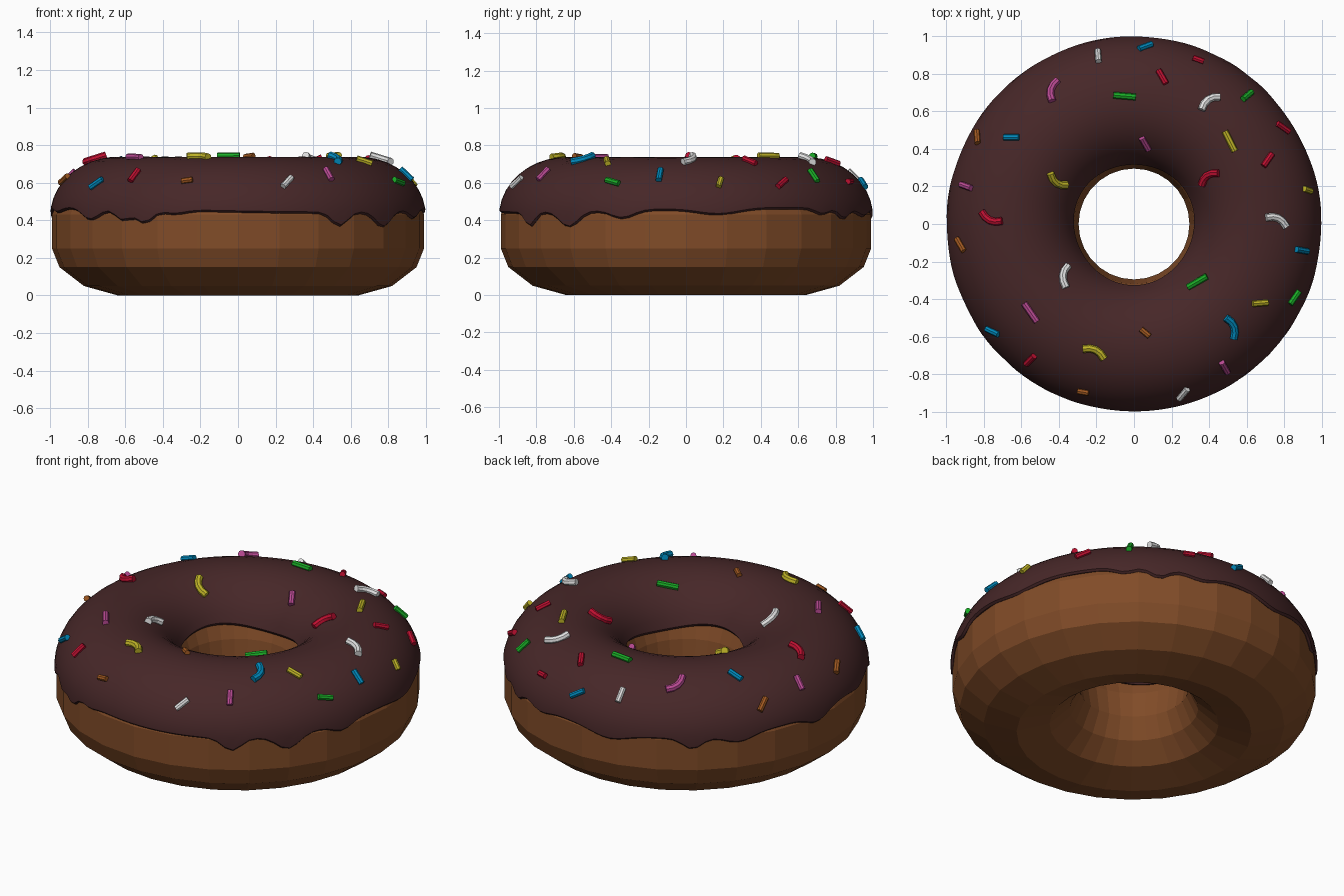
import bpy, bmesh, math
from math import sin, cos, asin, acos, pi, radians
from mathutils import Vector

cube = bpy.data.objects.get("Cube")
if cube:
    bpy.data.objects.remove(cube)

RING, MID = 0.64, 0.42          # ring radius and height of the widest line
OUT, INN, RISE = 0.36, 0.335, 0.318   # icing half widths and rise


def material(name, rgb):
    m = bpy.data.materials.new(name)
    m.use_nodes = True
    m.diffuse_color = (*rgb, 1)
    m.node_tree.nodes["Principled BSDF"].inputs["Base Color"].default_value = (*rgb, 1)
    return m


def lathe(name, sections, mat, closed):
    """Skin a ring of (r, z) sections placed evenly around the z axis."""
    bm = bmesh.new()
    n = len(sections)
    rings = []
    for i, section in enumerate(sections):
        a = 2 * pi * i / n
        rings.append([bm.verts.new((r * cos(a), r * sin(a), z)) for r, z in section])
    m = len(rings[0])
    for i in range(n):
        p, q = rings[i], rings[(i + 1) % n]
        for j in range(m if closed else m - 1):
            k = (j + 1) % m
            bm.faces.new((p[j], q[j], q[k], p[k]))
    bmesh.ops.recalc_face_normals(bm, faces=bm.faces)
    mesh = bpy.data.meshes.new(name)
    bm.to_mesh(mesh)
    bm.free()
    ob = bpy.data.objects.new(name, mesh)
    bpy.context.collection.objects.link(ob)
    mesh.materials.append(mat)
    return ob


# Dough ring: faceted, flat underneath
dough_profile = [(0.64, 0), (0.82, 0.05), (0.95, 0.15), (0.99, 0.25), (0.99, 0.43),
                 (0.93, 0.56), (0.81, 0.66), (0.64, 0.7), (0.47, 0.65), (0.37, 0.56),
                 (0.32, 0.43), (0.295, 0.27), (0.35, 0.15), (0.46, 0.05)]
lathe("dough", [dough_profile] * 28, material("baked brown", (0.22, 0.072, 0.021)), True)

# Icing: a skin over the top with a wavy, dripping lower edge
# drips as angle, drop, half width in degrees
drips = [(-57, 0.07, 4), (-39, 0.08, 5), (-20, 0.04, 5), (-128, 0.06, 4), (-120, 0.07, 4),
         (-110, 0.02, 5), (-142, 0.06, 6), (-165, 0.02, 6), (10, 0.03, 9), (47, 0.03, 4),
         (58, 0.05, 4), (72, 0.03, 6), (100, 0.04, 8), (127, 0.06, 4), (142, 0.04, 6), (171, 0.05, 6)]


def edge_height(a):
    z = 0.465 + 0.012 * sin(2 * a + 0.6)
    for centre, drop, width in drips:
        d = (math.degrees(a) - centre + 180) % 360 - 180
        z -= drop * math.exp(-(d / width) ** 2)
    return z


def icing_section(a):
    lo = asin((edge_height(a) - MID) / RISE)
    hi = pi - asin((0.515 + 0.015 * sin(3 * a) - MID) / RISE)
    pts = []
    steps = 16
    for j in range(steps + 1):
        u = lo + (hi - lo) * j / steps
        half = OUT if cos(u) > 0 else INN
        pts.append((RING + half * cos(u), MID + RISE * sin(u)))
    (r0, z0), (r1, z1) = pts[0], pts[-1]
    # rolled lips tucked into the dough
    return ([(r0 - 0.06, z0), (r0 - 0.012, z0 - 0.018), (r0, z0 - 0.008)] + pts +
            [(r1 + 0.01, z1 - 0.015), (r1 + 0.06, z1)])


count = 140
lathe("icing", [icing_section(2 * pi * i / count) for i in range(count)],
      material("dark chocolate", (0.062, 0.02, 0.021)), False)
icing = bpy.data.objects["icing"]
bpy.context.view_layer.objects.active = icing
icing.select_set(True)
bpy.ops.object.shade_smooth_by_angle(angle=radians(35))

# Sprinkles: x, y, heading in degrees, kind
kinds = {"tiny": (0.06, 0.016, 0), "short": (0.085, 0.017, 0),
         "long": (0.12, 0.018, 0), "bent": (0.125, 0.021, 0.025)}
sprinkles = {
    "white": ((0.75, 0.75, 0.75), [(-.19, .89, 95, "short"), (.4, .65, 35, "bent"),
              (.76, .02, -25, "bent"), (-.37, -.28, 85, "bent"), (.26, -.9, 50, "short")]),
    "blue": ((0, 0.25, 0.5), [(.06, .94, 20, "short"), (-.65, .46, 0, "short"),
             (.89, -.14, -10, "short"), (-.75, -.57, -25, "short"), (.52, -.55, -70, "bent")]),
    "red": ((0.52, 0.005, 0.03), [(.34, .87, -20, "tiny"), (.15, .78, -60, "short"),
            (.79, .51, -35, "short"), (.71, .34, 55, "short"), (.4, .25, 35, "bent"),
            (-.76, .03, 155, "bent"), (-.55, -.72, 45, "short")]),
    "pink": ((0.5, 0.07, 0.3), [(-.43, .71, 75, "bent"), (.06, .43, -60, "short"),
             (-.89, .2, -20, "short"), (-.55, -.47, -55, "long"), (.48, -.76, -60, "short")]),
    "green": ((0.01, 0.42, 0.02), [(-.05, .68, -5, "long"), (.6, .68, 40, "short"),
              (.34, -.31, 30, "long"), (.85, -.39, 55, "short")]),
    "yellow": ((0.52, 0.45, 0.02), [(.51, .44, -63, "long"), (-.41, .23, 145, "bent"),
               (.92, .18, -20, "tiny"), (.67, -.42, 5, "short"), (-.21, -.68, -25, "bent")]),
    "orange": ((0.36, 0.1, 0.015), [(-.83, .46, 95, "short"), (-.92, -.11, -60, "short"),
               (.06, -.58, -40, "tiny"), (-.27, -.89, -10, "tiny")]),
}


def surface(x, y):
    """Point and normal of the icing above (x, y)."""
    r = math.hypot(x, y)
    half = OUT if r > RING else INN
    u = acos((r - RING) / half)
    flat = cos(u) / half
    n = Vector((flat * x / r, flat * y / r, sin(u) / RISE)).normalized()
    return Vector((x, y, MID + RISE * sin(u))), n


for colour, (rgb, items) in sprinkles.items():
    mat = material(colour + " sugar", rgb)
    for i, (x, y, heading, kind) in enumerate(items):
        length, radius, bend = kinds[kind]
        p, n = surface(x, y)
        t = Vector((cos(radians(heading)), sin(radians(heading)), 0))
        t.z = -t.dot(n) / n.z
        t.normalize()
        side = n.cross(t)
        curve = bpy.data.curves.new(colour + "_sprinkle", "CURVE")
        curve.dimensions = "3D"
        curve.bevel_depth = radius
        curve.bevel_resolution = 2
        curve.use_fill_caps = True
        spline = curve.splines.new("POLY")
        steps = 4 if bend else 1
        spline.points.add(steps)
        for k, point in enumerate(spline.points):
            s = 2 * k / steps - 1
            q = p + n * 0.007 + t * (s * length / 2) + side * (bend * (0.5 - s * s))
            point.co = (*q, 1)
        spline.use_smooth = False
        curve.materials.append(mat)
        ob = bpy.data.objects.new(f"{colour}_sprinkle_{i + 1}", curve)
        bpy.context.collection.objects.link(ob)
